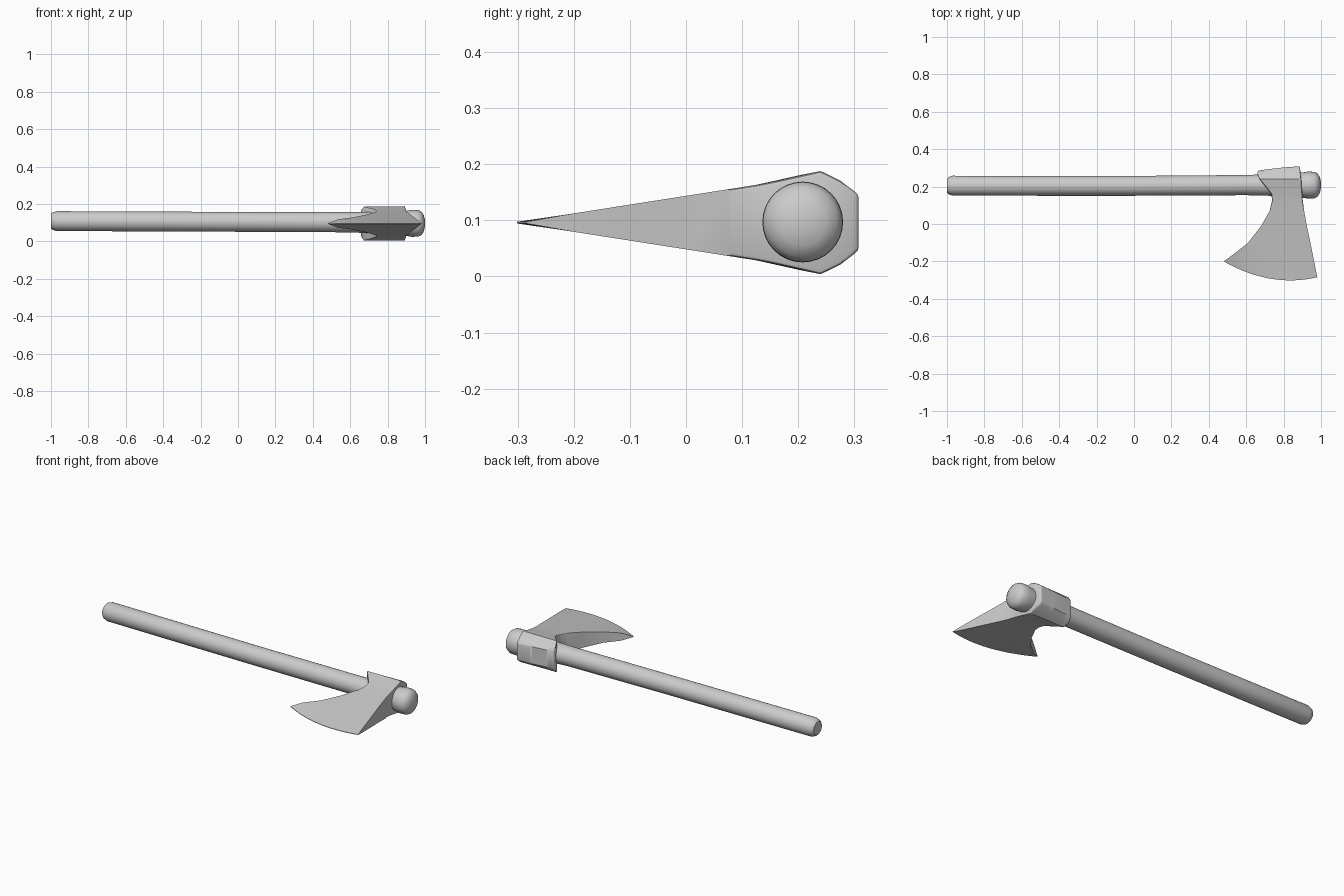
import bpy, bmesh, math

if "Cube" in bpy.data.objects:
    bpy.data.objects.remove(bpy.data.objects["Cube"])

def finish(name, bm, angle):
    bmesh.ops.recalc_face_normals(bm, faces=bm.faces)
    me = bpy.data.meshes.new(name)
    bm.to_mesh(me)
    bm.free()
    ob = bpy.data.objects.new(name, me)
    bpy.context.collection.objects.link(ob)
    bpy.ops.object.select_all(action='DESELECT')
    ob.select_set(True)
    bpy.context.view_layer.objects.active = ob
    bpy.ops.object.shade_smooth_by_angle(angle=math.radians(angle))
    return ob

def skin(bm, rings):
    # bridge successive closed rings of equal size and cap both ends
    n = len(rings[0])
    for a, b in zip(rings, rings[1:]):
        for i in range(n):
            j = (i + 1) % n
            bm.faces.new((a[i], a[j], b[j], b[i]))
    return rings[0], rings[-1]

# Handle: round shaft swelling to a domed knob (x, y, z, radius)
stations = [(-1, .205, .109, .038), (-.992, .205, .109, .046), (-.97, .205, .109, .053),
            (-.5, .204, .107, .053), (0, .204, .105, .053), (.6, .208, .103, .054),
            (.8, .209, .099, .06), (.9, .208, .097, .067), (.93, .208, .097, .072),
            (.965, .208, .097, .071), (.982, .208, .097, .062), (.994, .208, .097, .042),
            (1, .208, .097, .015)]
bm = bmesh.new()
rings = [[bm.verts.new((x, y + r * math.cos(i * math.tau / 32), z + r * math.sin(i * math.tau / 32)))
          for i in range(32)] for x, y, z, r in stations]
for cap in skin(bm, rings):
    bm.faces.new(cap)
finish("handle", bm, 40)

# Axe head: rows from cutting edge to back (left x, left y, right x, right y, bow, half thickness)
rows = [(.48, -.2, .98, -.285, -.05, .0015), (.535, -.16, .963, -.2, -.03, None),
        (.61, -.1, .943, -.1, -.01, None), (.68, -.01, .922, 0, 0, None),
        (.725, .07, .908, .08, 0, None), (.738, .125, .902, .13, 0, None),
        (.735, .16, .899, .165, 0, .075), (.703, .2, .896, .205, 0, .084),
        (.67, .24, .894, .24, 0, .092), (.658, .268, .89, .275, 0, .075),
        (.662, .285, .887, .308, .003, .05)]
N = 16
bm = bmesh.new()
rings = []
for xl, yl, xr, yr, bow, half in rows:
    pts = []
    for i in range(N + 1):
        s = i / N
        x = xl + (xr - xl) * s
        y = yl + (yr - yl) * s + bow * 4 * s * (1 - s)
        h = half if half else .068 * (y + .305) / .435
        pts.append((x, y, h))
    upper = [bm.verts.new((x, y, .096 + h)) for x, y, h in pts]
    lower = [bm.verts.new((x, y, .096 - h)) for x, y, h in reversed(pts)]
    rings.append(upper + lower)
for cap in skin(bm, rings):
    for i in range(N):
        bm.faces.new((cap[i], cap[i + 1], cap[2 * N - i], cap[2 * N + 1 - i]))
bmesh.ops.recalc_face_normals(bm, faces=bm.faces)
# soften the rims of the socket
rim = [e for e in bm.edges if min(v.co.y for v in e.verts) > .05 and e.calc_face_angle(0) > math.radians(50)]
bmesh.ops.bevel(bm, geom=rim, offset=.007, segments=2, profile=.5, affect='EDGES')
finish("axe_head", bm, 38)
